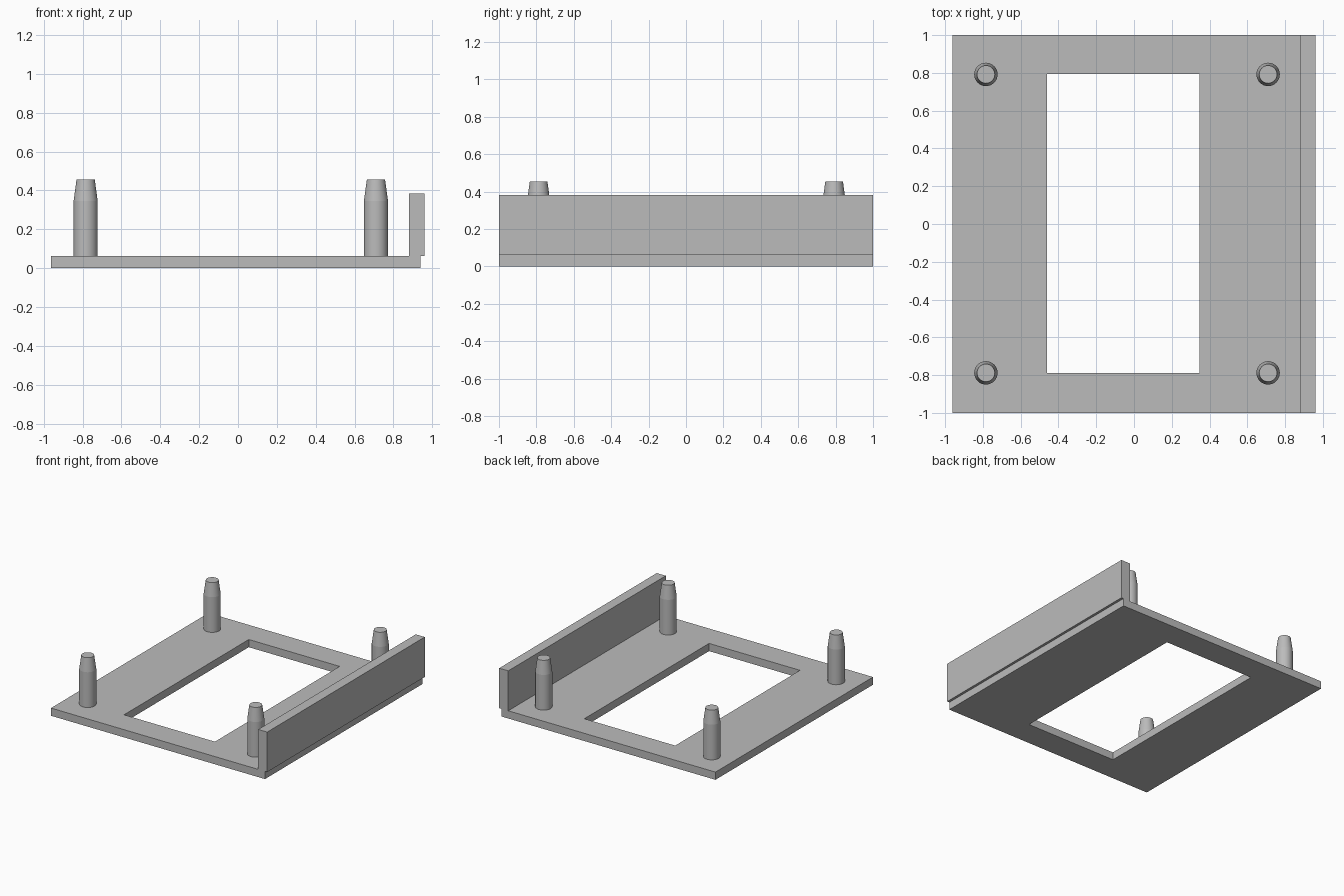
import bpy
import bmesh
import math

cube = bpy.data.objects.get("Cube")
if cube:
    bpy.data.objects.remove(cube, do_unlink=True)

grey = bpy.data.materials.new("plain grey")
grey.use_nodes = True
color = (0.5, 0.5, 0.5, 1)
grey.diffuse_color = color
grey.node_tree.nodes["Principled BSDF"].inputs["Base Color"].default_value = color

PLATE_TOP = 0.062


def make_object(name, bm):
    bmesh.ops.recalc_face_normals(bm, faces=bm.faces)
    mesh = bpy.data.meshes.new(name)
    bm.to_mesh(mesh)
    bm.free()
    mesh.materials.append(grey)
    obj = bpy.data.objects.new(name, mesh)
    bpy.context.collection.objects.link(obj)
    return obj


def rectangle(bm, x0, x1, y0, y1, z):
    return [bm.verts.new((x, y, z)) for x, y in ((x0, y0), (x1, y0), (x1, y1), (x0, y1))]


def bridge(bm, a, b):
    n = len(a)
    for i in range(n):
        j = (i + 1) % n
        bm.faces.new((a[i], a[j], b[j], b[i]))


# Base plate with a rectangular opening
bm = bmesh.new()
outer = (-0.962, 0.94, -1, 1)
opening = (-0.46, 0.348, -0.79, 0.794)
loops = [rectangle(bm, *outer, 0), rectangle(bm, *outer, PLATE_TOP),
         rectangle(bm, *opening, PLATE_TOP), rectangle(bm, *opening, 0)]
for i in range(4):
    bridge(bm, loops[i], loops[(i + 1) % 4])
make_object("base_plate", bm)

# Side wall, slightly overhanging the plate edge
bm = bmesh.new()
low = rectangle(bm, 0.88, 0.96, -1, 1, PLATE_TOP)
high = rectangle(bm, 0.88, 0.96, -1, 1, 0.383)
bridge(bm, low, high)
bm.faces.new(low)
bm.faces.new(high)
make_object("side_wall", bm)


# Round posts with tapered tips
def post(name, x, y, sides=32):
    bm = bmesh.new()
    rings = []
    for r, z in ((0.062, PLATE_TOP), (0.062, 0.345), (0.047, 0.455)):
        angles = [2 * math.pi * i / sides for i in range(sides)]
        rings.append([bm.verts.new((x + r * math.cos(a), y + r * math.sin(a), z))
                      for a in angles])
    bridge(bm, rings[0], rings[1])
    bridge(bm, rings[1], rings[2])
    bm.faces.new(rings[0])
    bm.faces.new(rings[2])
    obj = make_object(name, bm)
    bpy.ops.object.select_all(action="DESELECT")
    obj.select_set(True)
    bpy.context.view_layer.objects.active = obj
    bpy.ops.object.shade_smooth_by_angle(angle=math.radians(30))
    for edge in obj.data.edges:
        # Keep the crease where the taper begins
        if all(abs(obj.data.vertices[v].co.z - 0.345) < 0.001 for v in edge.vertices):
            edge.use_edge_sharp = True


for side, x in (("right", -0.784), ("left", 0.71)):
    for end, y in (("front", -0.788), ("back", 0.792)):
        post(f"{end}_{side}_post", x, y)
